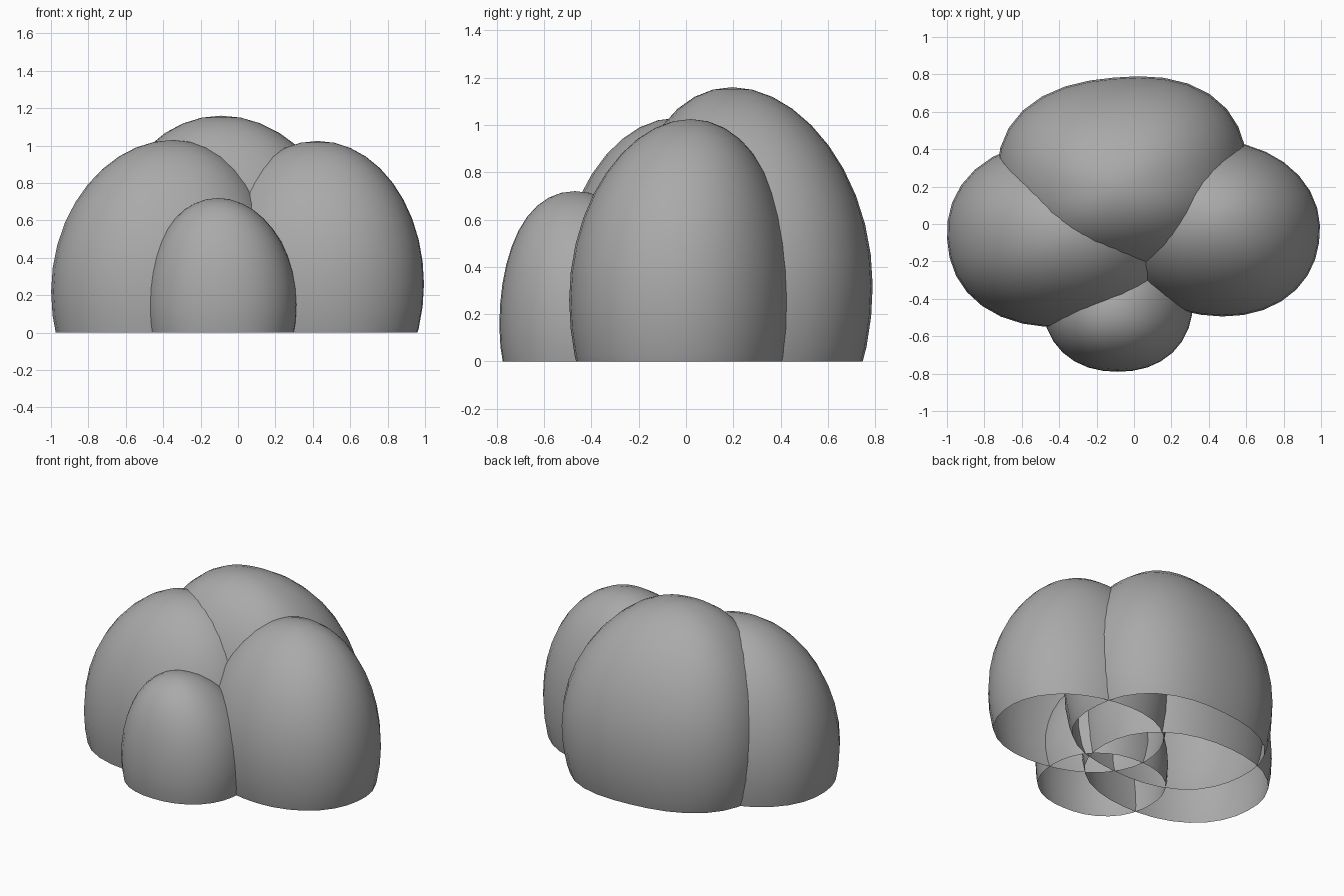
import bpy
import bmesh
import math

cube = bpy.data.objects.get("Cube")
if cube:
    bpy.data.objects.remove(cube, do_unlink=True)

# Single stone colour
GREY = (0.4, 0.4, 0.4, 1.0)
stone = bpy.data.materials.new("stone grey")
stone.use_nodes = True
stone.diffuse_color = GREY
bsdf = stone.node_tree.nodes["Principled BSDF"]
bsdf.inputs["Base Color"].default_value = GREY
bsdf.inputs["Roughness"].default_value = 0.8


def boulder(name, centre, radii, lean, turn, power):
    """Open-bottomed rounded shell, cut flat at the ground."""
    cx, cy, cz = centre
    rx, ry, rz = radii
    bm = bmesh.new()
    bmesh.ops.create_uvsphere(bm, u_segments=32, v_segments=20, radius=1)
    # Remove everything below ground
    bmesh.ops.bisect_plane(
        bm, geom=bm.verts[:] + bm.edges[:] + bm.faces[:],
        plane_co=(0, 0, -cz / rz), plane_no=(0, 0, 1), clear_inner=True)
    c, s = math.cos(math.radians(turn)), math.sin(math.radians(turn))
    for v in bm.verts:
        x, y, t = v.co
        r = math.hypot(x, y)
        if r > 1e-6:
            # Slightly squared plan outline
            k = (abs(x / r) ** power + abs(y / r) ** power) ** (-1 / power)
            x, y = x * k * rx, y * k * ry
        # The crown leans, the foot stays upright
        bend = max(t, 0) ** 2
        v.co = (cx + lean[0] * bend + x * c - y * s,
                cy + lean[1] * bend + x * s + y * c,
                cz + rz * t)
    mesh = bpy.data.meshes.new(name)
    bm.to_mesh(mesh)
    bm.free()
    mesh.materials.append(stone)
    mesh.shade_smooth()
    obj = bpy.data.objects.new(name, mesh)
    bpy.context.collection.objects.link(obj)


# Cluster of four boulders
boulder("back_boulder", (-0.06, 0.255, 0.32), (0.67, 0.53, 0.84),
        (-0.03, -0.06), 5, 2.4)
boulder("right_boulder", (-0.38, -0.05, 0.22), (0.62, 0.50, 0.81),
        (0.03, 0.01), 3, 2.2)
boulder("left_boulder", (0.425, -0.02, 0.26), (0.57, 0.47, 0.765),
        (0.0, 0.04), -8, 2.15)
boulder("front_boulder", (-0.087, -0.41, 0.15), (0.403, 0.38, 0.57),
        (-0.02, -0.06), 0, 2.2)
